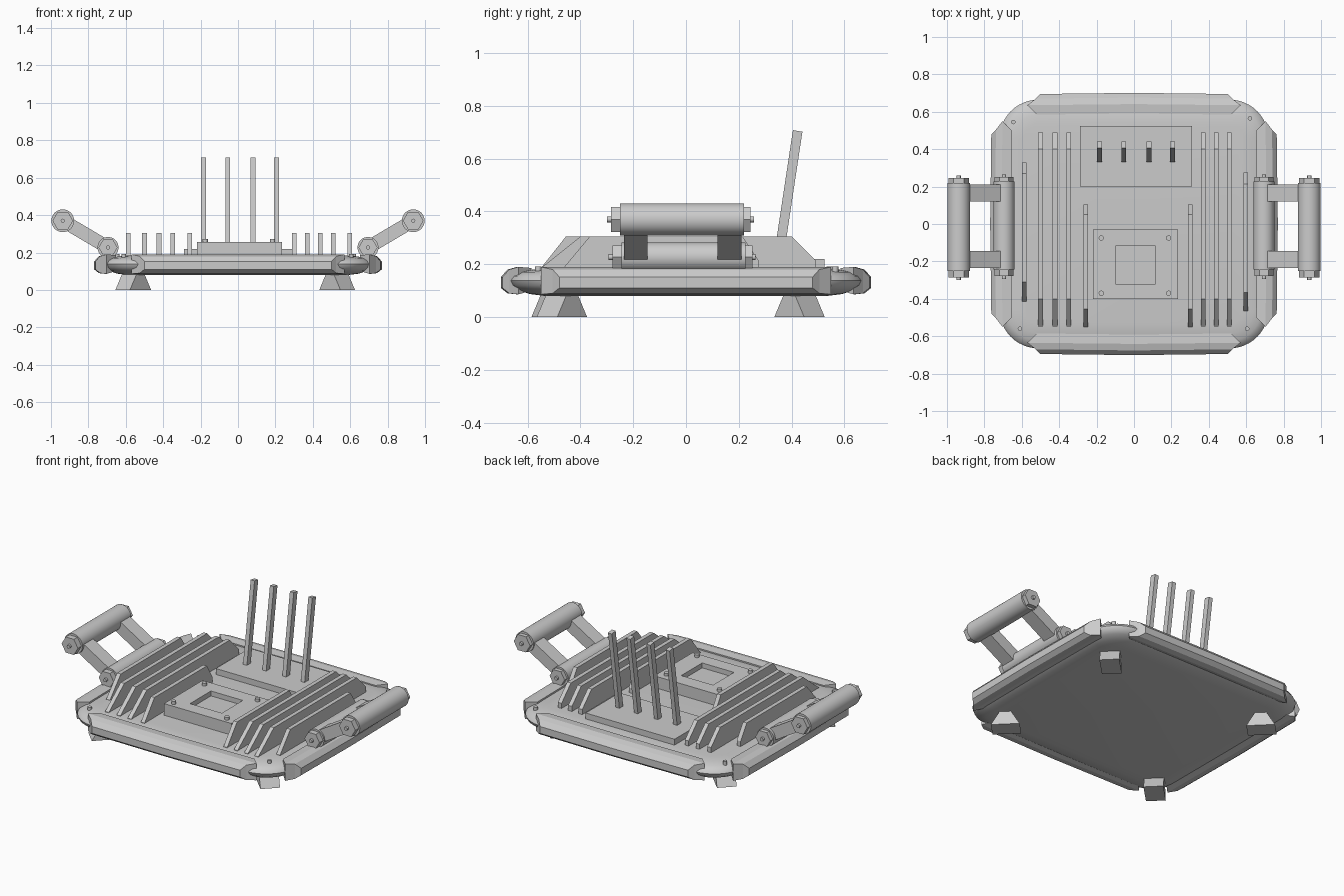
import bpy, bmesh, math
from mathutils import Matrix, Vector

if "Cube" in bpy.data.objects:
    bpy.data.objects.remove(bpy.data.objects["Cube"])


def finish(name, bm, smooth=None):
    bmesh.ops.recalc_face_normals(bm, faces=bm.faces)
    me = bpy.data.meshes.new(name)
    bm.to_mesh(me)
    bm.free()
    ob = bpy.data.objects.new(name, me)
    bpy.context.collection.objects.link(ob)
    if smooth:
        bpy.ops.object.select_all(action='DESELECT')
        ob.select_set(True)
        bpy.context.view_layer.objects.active = ob
        bpy.ops.object.shade_smooth_by_angle(angle=math.radians(smooth))
    return ob


def loft(name, rings, smooth=None, matrix=None):
    """Skin a stack of closed rings and cap both ends."""
    bm = bmesh.new()
    loops = [[bm.verts.new(p) for p in r] for r in rings]
    n = len(loops[0])
    for a, b in zip(loops, loops[1:]):
        for i in range(n):
            j = (i + 1) % n
            bm.faces.new((a[i], a[j], b[j], b[i]))
    bm.faces.new(loops[0])
    bm.faces.new(loops[-1])
    if matrix:
        bm.transform(matrix)
    return finish(name, bm, smooth)


def box(name, x0, x1, y0, y1, z0, z1):
    return loft(name, [[(x0, y0, z), (x1, y0, z), (x1, y1, z), (x0, y1, z)] for z in (z0, z1)])


def cylinder(name, r, p0, p1, sides=32, smooth=40):
    """Straight cylinder between two points."""
    p0, p1 = Vector(p0), Vector(p1)
    d = p1 - p0
    rings = [[(r * math.cos(2 * math.pi * i / sides), r * math.sin(2 * math.pi * i / sides), z)
              for i in range(sides)] for z in (0, d.length)]
    m = Matrix.Translation(p0) @ d.to_track_quat('Z', 'Y').to_matrix().to_4x4()
    return loft(name, rings, smooth, m)


def rounded_rect(hx, hy, r, z, seg=12):
    pts = []
    for k, (sx, sy) in enumerate([(1, 1), (-1, 1), (-1, -1), (1, -1)]):
        for i in range(seg + 1):
            a = math.pi / 2 * (k + i / seg)
            pts.append((sx * (hx - r) + r * math.cos(a), sy * (hy - r) + r * math.sin(a), z))
    return pts


# Body: pillow-edged rounded plate
body = [(.08, .13), (.087, .075), (.102, .03), (.12, .007), (.138, 0),
        (.155, .01), (.17, .04), (.179, .08), (.184, .13)]
loft("body", [rounded_rect(.72 - d, .665 - d, .21 - d, z) for z, d in body], 50)


# Edge bumpers with chamfered, tapered ends
def bumper(name, angle, reach, half):
    rings = []
    for d, extra, z0, z1 in [(0, 0, .11, .152), (.025, .025, .09, .18),
                             (.06, .07, .086, .19), (.11, .02, .1, .186)]:
        h = half + extra
        rings.append([(-h, -reach + d, z0), (0, -reach + d - .006, z0), (h, -reach + d, z0),
                      (h, -reach + d, z1), (0, -reach + d - .006, z1), (-h, -reach + d, z1)])
    loft(name, rings, None, Matrix.Rotation(angle, 4, 'Z'))


for nm, ang, reach, half in [("front", 0, .695, .5), ("right", 90, .763, .48),
                             ("back", 180, .695, .5), ("left", 270, .763, .48)]:
    bumper(nm + "_bumper", math.radians(ang), reach, half)

# Corner screws
for i, (x, y) in enumerate([(-.645, .545), (.62, .565), (-.61, -.56), (.605, -.56)]):
    cylinder(f"corner_screw_{i}", .012, (x, y, .14), (x, y, .192), 12)

# Antenna base plate and leaning antennas
box("antenna_plate", -.29, .31, .2, .525, .17, .22)
for i, x in enumerate([-.185, -.055, .08, .205]):
    loft(f"antenna_{i}", [[(x - .013, y, z), (x + .013, y, z), (x + .013, y + .036, z + dz),
                           (x - .013, y + .036, z + dz)]
                          for y, z, dz in [(.33, .21, -.005), (.405, .708, -.006)]])

# Processor block with a square pocket in its top
X0, X1, Y0, Y1, T = -.218, .236, -.402, -.03, .255


def rect(x0, x1, y0, y1, z):
    return [(x0, y0, z), (x1, y0, z), (x1, y1, z), (x0, y1, z)]


loft("processor_block", [rect(X0, X1, Y0, Y1, .17), rect(X0, X1, Y0, Y1, T),
                         rect(-.1, .115, -.32, -.118, T), rect(-.1, .115, -.32, -.118, T - .03)])
for x in (-.175, .185):
    for y in (-.075, -.37):
        cylinder("block_screw", .014, (x, y, T - .01), (x, y, T + .017), 16)

# Cooling fins: x, front y, back y, front slope length, back slope length
fins = [(x, -.55, .49, .15, .09) for x in (-.5, -.422, -.348, .37, .44, .51)]
fins += [(-.587, -.415, .33, .105, .06), (.597, -.465, .275, .1, .06),
         (-.258, -.55, .105, .095, .055), (.3, -.55, .105, .095, .055)]
for i, (x, y0, y1, f, b) in enumerate(fins):
    prof = [(y0, .17), (y0, .185), (y0 + f, .305), (y1 - b, .305), (y1, .215), (y1, .17)]
    loft(f"fin_{i}", [[(x + s, y, z) for y, z in prof] for s in (-.0125, .0125)])

# Carry handles: pivot tube, grip tube, two arms, hex caps and bolts
for side, s in (("left", -1), ("right", 1)):
    pivot, grip = Vector((s * .695, 0, .227)), Vector((s * .937, 0, .37))
    for part, c, r, dy in (("pivot", pivot, .056, .006), ("grip", grip, .061, 0)):
        def at(y):
            return c + Vector((0, y + dy, 0))
        cylinder(f"{side}_{part}_tube", r, at(-.25), at(.22))
        cylinder(f"{side}_{part}_hex_caps", r * .9, at(-.285), at(.245), 6, None)
        cylinder(f"{side}_{part}_bolts", .011, at(-.299), at(.258), 12)
    d = (grip - pivot).normalized()
    n = Vector((-d.z, 0, d.x)) * .036
    for k, (y0, y1) in enumerate([(-.235, -.145), (.12, .21)]):
        loft(f"{side}_handle_arm_{k}", [[p + n + Vector((0, y, 0)) for p, n, y in
                                         ((c, n, y0), (c, n, y1), (c, -n, y1), (c, -n, y0))]
                                        for c in (pivot, grip)])

# Wedge feet turned to face the corners
for nm, x, y in [("front_left", -.56, -.49), ("front_right", .53, -.47),
                 ("back_left", -.56, .43), ("back_right", .53, .43)]:
    m = Matrix.Translation((x, y, 0)) @ Matrix.Rotation(math.atan2(math.copysign(1, y), math.copysign(1, x)), 4, 'Z')
    loft(nm + "_foot", [rect(-w, w, -.055, .055, z) for w, z in ((.08, 0), (.015, .11))], None, m)
